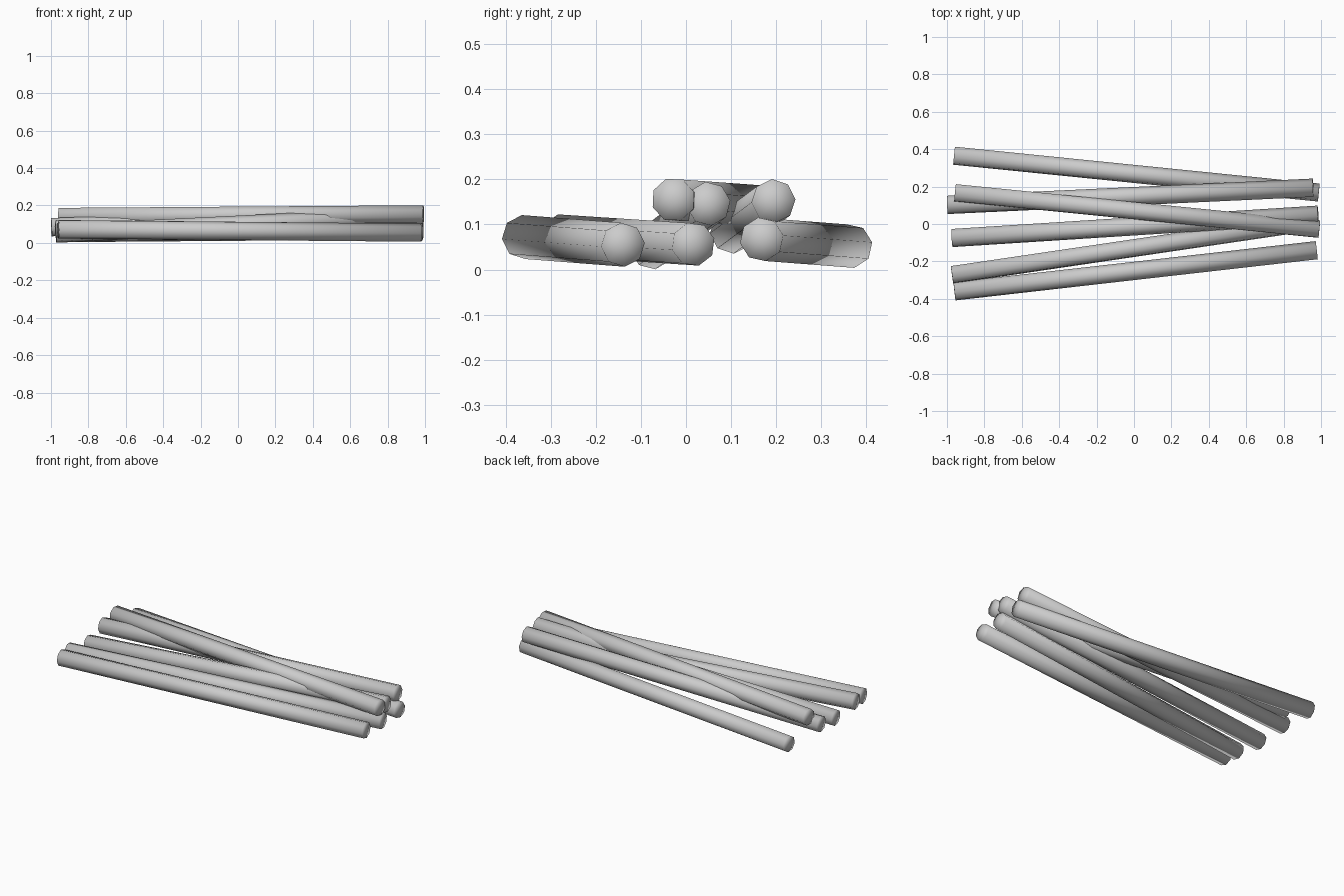
import bpy
from math import radians
from mathutils import Vector, Matrix

if "Cube" in bpy.data.objects:
    bpy.data.objects.remove(bpy.data.objects["Cube"])

RADIUS = 0.049
SIDES = 8


def log(name, left, right, roll):
    """Smooth-shaded eight-sided log between two end centres."""
    a, b = Vector(left), Vector(right)
    axis = (b - a).normalized()
    side = Vector((0, 0, 1)).cross(axis).normalized()   # roughly +y
    up = axis.cross(side)
    bpy.ops.mesh.primitive_cylinder_add(
        vertices=SIDES, radius=RADIUS, depth=(b - a).length, end_fill_type='TRIFAN')
    ob = bpy.context.object
    ob.name = name
    frame = Matrix((side, up, axis)).transposed()
    if frame.determinant() < 0:
        frame = Matrix((-side, up, axis)).transposed()
    ob.matrix_world = (Matrix.Translation((a + b) / 2) @ frame.to_4x4()
                       @ Matrix.Rotation(radians(roll), 4, 'Z'))
    bpy.ops.object.shade_smooth()
    return ob


# Bottom layer
log("back_log", (-0.962, 0.365, 0.052), (0.988, 0.168, 0.067), 10)
log("middle_log", (-0.973, -0.075, 0.049), (0.984, 0.05, 0.146), 8)
log("inner_front_log", (-0.973, -0.272, 0.075), (0.982, 0.016, 0.056), 15)
log("front_log", (-0.96, -0.36, 0.072), (0.977, -0.14, 0.055), 5)

# Upper layer
log("leaning_log", (-0.998, 0.102, 0.084), (0.958, 0.194, 0.152), 4)
log("top_log", (-0.957, 0.167, 0.141), (0.991, -0.028, 0.155), 20)
